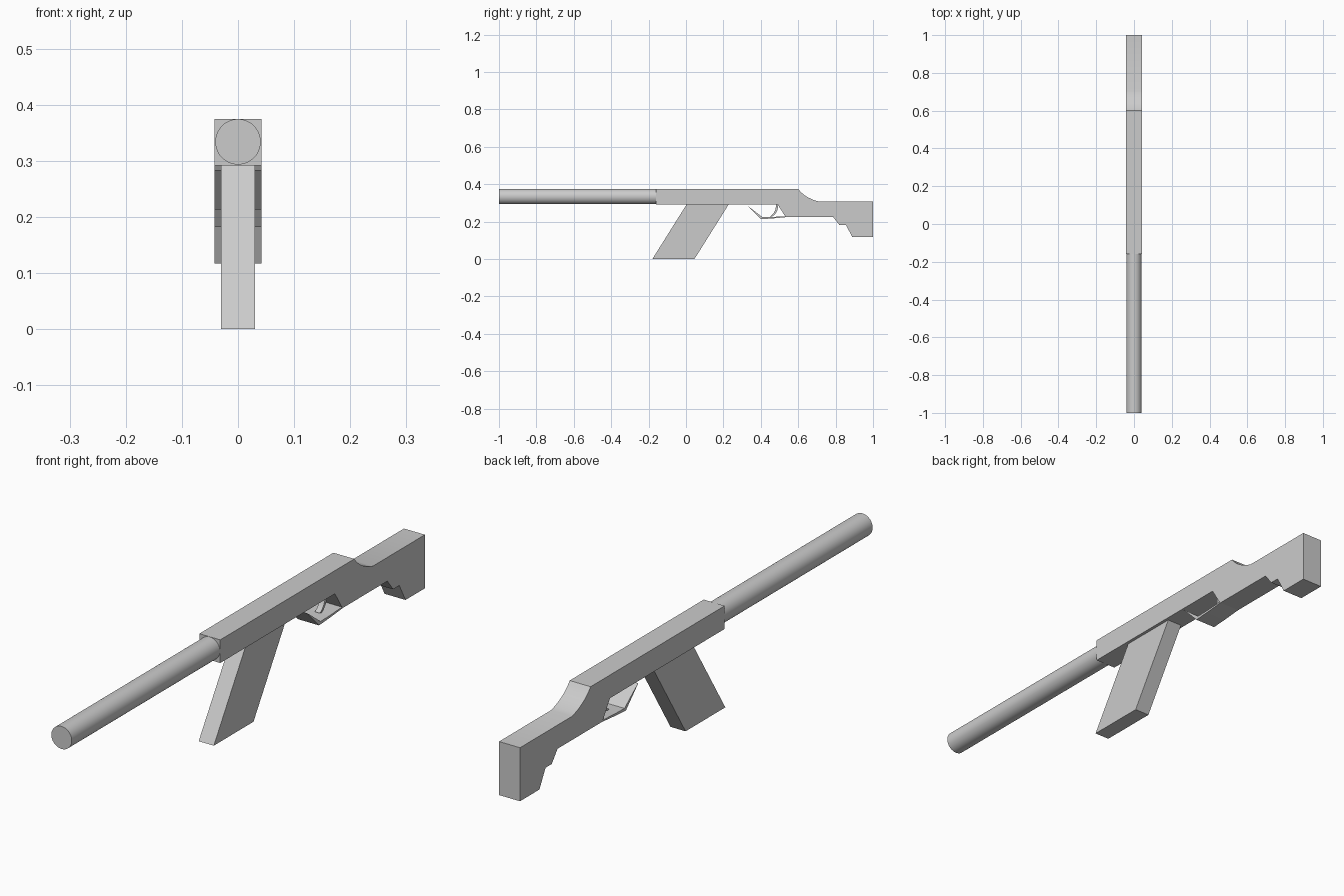
import bpy, bmesh, math
from mathutils import Vector

if "Cube" in bpy.data.objects:
    bpy.data.objects.remove(bpy.data.objects["Cube"])


def extrude_profile(name, pts, half_width):
    """Closed (y, z) outline extruded symmetrically across x."""
    bm = bmesh.new()
    face = bm.faces.new([bm.verts.new((-half_width, y, z)) for y, z in pts])
    res = bmesh.ops.extrude_face_region(bm, geom=[face])
    moved = [g for g in res["geom"] if isinstance(g, bmesh.types.BMVert)]
    bmesh.ops.translate(bm, verts=moved, vec=(2 * half_width, 0, 0))
    bmesh.ops.recalc_face_normals(bm, faces=bm.faces)
    me = bpy.data.meshes.new(name)
    bm.to_mesh(me)
    bm.free()
    ob = bpy.data.objects.new(name, me)
    bpy.context.collection.objects.link(ob)
    return ob


def smooth(ob, angle=30):
    bpy.ops.object.select_all(action='DESELECT')
    ob.select_set(True)
    bpy.context.view_layer.objects.active = ob
    bpy.ops.object.shade_smooth_by_angle(angle=math.radians(angle))


def bezier(a, b, c, n=8):
    a, b, c = Vector(a), Vector(b), Vector(c)
    pts = []
    for i in range(n + 1):
        t = i / n
        p = a * (1 - t) ** 2 + b * 2 * t * (1 - t) + c * t * t
        pts.append((p.x, p.y))
    return pts


# Receiver and stock in one outline, with the concave step down to the stock
dip = bezier((0.60, 0.375), (0.635, 0.328), (0.705, 0.309))
body = extrude_profile("receiver_and_stock",
    [(-0.16, 0.292), (-0.16, 0.375)] + dip +
    [(1.0, 0.309), (1.0, 0.117), (0.89, 0.117), (0.855, 0.182),
     (0.82, 0.182), (0.787, 0.224), (0.533, 0.224), (0.49, 0.292)], 0.0415)
smooth(body)

# Barrel
bpy.ops.mesh.primitive_cylinder_add(vertices=48, radius=0.0405, depth=0.86,
    location=(0, -0.57, 0.334), rotation=(math.pi / 2, 0, 0))
barrel = bpy.context.object
barrel.name = "barrel"
smooth(barrel)

# Slanted magazine
extrude_profile("magazine", [(-0.18, 0), (0.045, 0), (0.23, 0.295), (0.005, 0.295)], 0.03)

# Trigger guard: full-width bent strip
extrude_profile("trigger_guard",
    [(0.33, 0.284), (0.40, 0.213), (0.46, 0.217), (0.535, 0.224),
     (0.53, 0.229), (0.46, 0.225), (0.408, 0.224), (0.36, 0.262)], 0.0415)

# Curved trigger
front = bezier((0.48, 0.294), (0.484, 0.25), (0.450, 0.229), 6)
back = bezier((0.458, 0.226), (0.496, 0.248), (0.492, 0.294), 6)
smooth(extrude_profile("trigger", front + back, 0.010))
